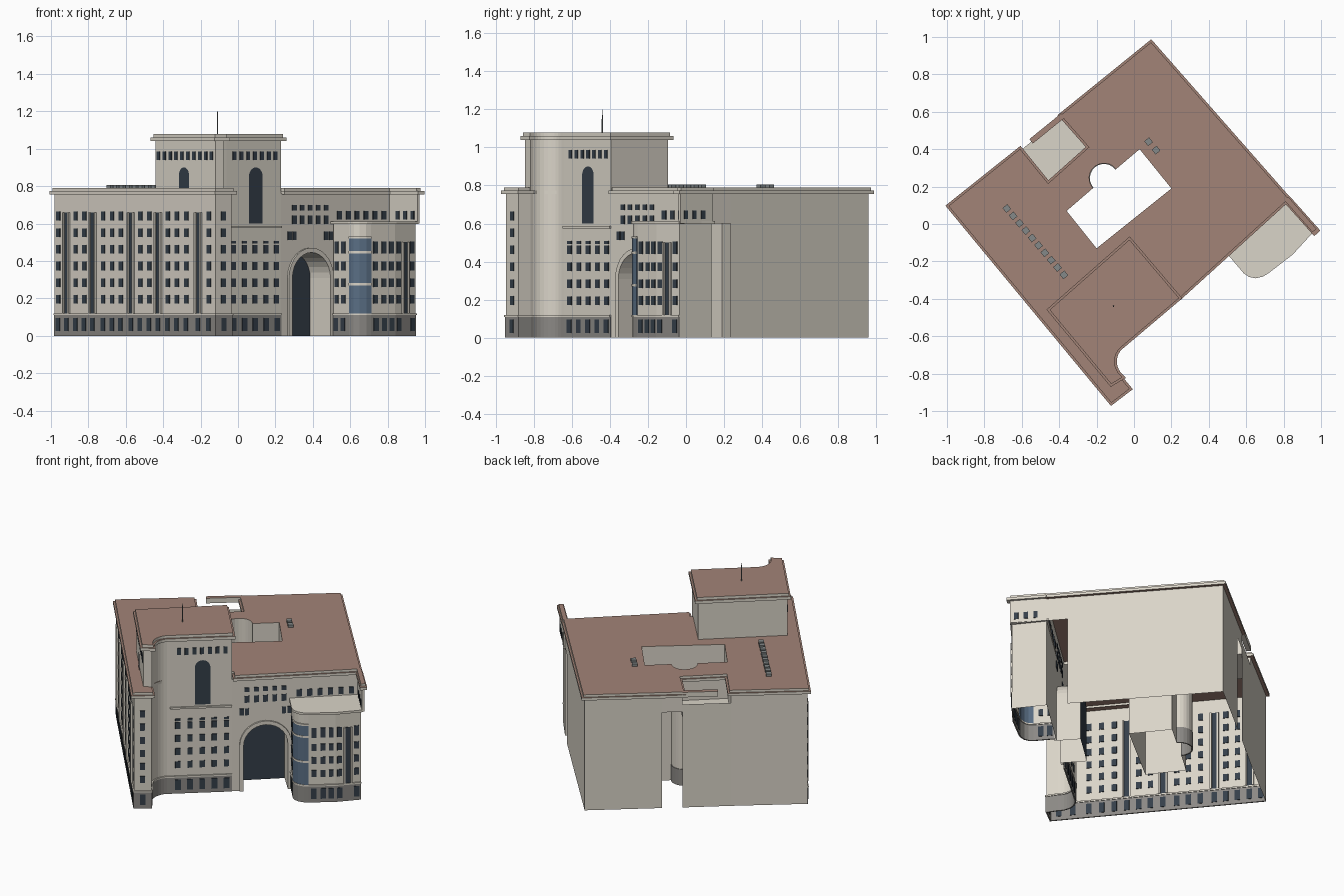
import bpy, bmesh, math
from mathutils import Matrix, Vector

cube = bpy.data.objects.get("Cube")
if cube:
    bpy.data.objects.remove(cube, do_unlink=True)


def material(name, r, g, b):
    m = bpy.data.materials.new(name)
    m.use_nodes = True
    m.diffuse_color = (r, g, b, 1)
    m.node_tree.nodes["Principled BSDF"].inputs["Base Color"].default_value = (r, g, b, 1)
    return m


STONE = material("pale stone", 0.70, 0.66, 0.58)
ROOF = material("brown roof", 0.36, 0.23, 0.185)
PLINTH = material("grey plinth", 0.26, 0.25, 0.235)
GLASS = material("dark window", 0.035, 0.05, 0.068)
BLUE = material("blue glazing", 0.10, 0.155, 0.23)
METAL = material("grey metal", 0.23, 0.25, 0.25)


def finish(name, bm, *mats):
    bmesh.ops.recalc_face_normals(bm, faces=bm.faces[:])
    mesh = bpy.data.meshes.new(name)
    bm.to_mesh(mesh)
    bm.free()
    for m in mats:
        mesh.materials.append(m)
    ob = bpy.data.objects.new(name, mesh)
    bpy.context.collection.objects.link(ob)
    return ob


def offset(pts, d, closed=True):
    """Mitred offset; positive is to the right of travel."""
    out, n = [], len(pts)
    for i, p in enumerate(pts):
        p = Vector(p)
        normals = []
        for a, b in ((i - 1, i), (i, i + 1)):
            if closed or (a >= 0 and b < n):
                e = (Vector(pts[b % n]) - Vector(pts[a % n])).normalized()
                normals.append(Vector((e.y, -e.x)))
        m = sum(normals, Vector((0, 0))).normalized()
        out.append(tuple(p + m * d / max(m.dot(normals[0]), 0.4)))
    return out


def slab(name, loops, z0, z1, side=STONE, top=None, bottom=None):
    """Flat prism from an outline, with optional hole loops."""
    bm = bmesh.new()
    rings = []
    for z in (z0, z1):
        edges, level = [], []
        for loop in loops:
            vs = [bm.verts.new((x, y, z)) for x, y in loop]
            edges += [bm.edges.new((vs[i - 1], vs[i])) for i in range(len(vs))]
            level.append(vs)
        bmesh.ops.triangle_fill(bm, edges=edges, use_beauty=True)
        rings.append(level)
    for low, high in zip(*rings):
        for i in range(len(low)):
            bm.faces.new((low[i - 1], low[i], high[i], high[i - 1]))
    bmesh.ops.recalc_face_normals(bm, faces=bm.faces[:])
    for f in bm.faces:
        f.material_index = 1 if f.normal.z > 0.5 else 2 if f.normal.z < -0.5 else 0
    return finish(name, bm, side, top or side, bottom or side)


def band(name, path, z0, z1, out, mat=STONE, top=None):
    """Strip wrapped on both sides of an open wall line."""
    ring = offset(path, out, False) + offset(path, -out, False)[::-1]
    return slab(name, [ring], z0, z1, mat, top)


def walls(name, path, z0, z1, closed=False):
    bm = bmesh.new()
    cols = [[bm.verts.new((x, y, z)) for z in (z0, z1)] for x, y in path]
    for i in range(0 if closed else 1, len(cols)):
        a, b = cols[i - 1], cols[i]
        bm.faces.new((a[0], b[0], b[1], a[1]))
    return finish(name, bm, STONE)


def frame(a, b, x, z=0):
    """Wall frame at a given x: local x along the wall, y outward, z up."""
    a, b = Vector(a), Vector(b)
    d = (b - a).normalized()
    p = a + (b - a) * (x - a.x) / (b.x - a.x)
    return Matrix(((d.x, d.y, 0, p.x), (d.y, -d.x, 0, p.y), (0, 0, 1, z), (0, 0, 0, 1)))


def plates(name, a, b, xs, zs, w, h, mat=GLASS, depth=0.009):
    bm = bmesh.new()
    for x in xs:
        for z in zs:
            bmesh.ops.create_cube(bm, size=1, matrix=frame(a, b, x, z) @ Matrix.Diagonal((w, depth, h, 1)))
    return finish(name, bm, mat)


def arch(w, top, steps=14):
    """Round-headed profile from the right foot to the left foot."""
    r = w / 2
    curve = [(r * math.cos(math.pi * i / steps), top - r + r * math.sin(math.pi * i / steps)) for i in range(steps + 1)]
    return [(r, 0)] + curve + [(-r, 0)]


def arch_window(name, a, b, x, z, w, h):
    bm = bmesh.new()
    m = frame(a, b, x, z)
    f = bm.faces.new([bm.verts.new(m @ Vector((s, 0.005, t))) for s, t in arch(w, h)])
    return finish(name, bm, GLASS)


def arc(cx, cy, r, a0, a1, n):
    angles = [math.radians(a0 + (a1 - a0) * i / n) for i in range(n + 1)]
    return [(cx + r * math.cos(t), cy + r * math.sin(t)) for t in angles]


def spread(a, b, n):
    return [a + (b - a) * i / (n - 1) for i in range(n)]


# Plan corners
W, S, S2 = (-0.98, 0.095), (-0.12, -0.945), (-0.035, -0.88)
COVE = arc(0, -0.735, 0.112, 228, 123, 10)
T1, E1, N1 = (0.23, -0.395), (0.815, 0.135), (0.09, 0.96)
GAP1, GAP2, NOTCH = (-0.28, 0.66), (-0.38, 0.58), (-0.61, 0.39)
notch_inner = [GAP2, (-0.23, 0.41), (-0.46, 0.205), NOTCH]
court_curve = arc(-0.16, 0.245, 0.08, 37, 222, 12)
court = [(0.03, 0.4)] + court_curve + [(-0.36, 0.07), (-0.2, -0.13), (0.2, 0.19)]
front_path = [W, S, S2] + COVE + [T1]
ROWS = spread(0.195, 0.64, 6)

# Main walls, with tall openings in the two rear sides
walls("front_walls", front_path, 0, 0.76)
NE2 = (0.73, 0.233)
walls("rear_right_wall", [NE2, N1, GAP1], 0, 0.76)
walls("rear_right_lintel", [E1, NE2], 0.6, 0.76)
walls("rear_left_lintel", [GAP1, GAP2], 0.65, 0.76)
walls("notch_outer_wall", [GAP2, NOTCH], 0, 0.70)
walls("rear_left_wall", [NOTCH, W], 0, 0.76)
walls("notch_walls", notch_inner, 0.62, 0.76)
slab("notch_floor", [notch_inner], 0.61, 0.62)
walls("courtyard_walls", court, 0, 0.76, True)
band("courtyard_plinth", court_curve, 0, 0.11, 0.004, PLINTH)
band("front_plinth", front_path, 0, 0.11, 0.004, PLINTH)
band("front_plinth_ledge", front_path, 0.11, 0.12, 0.008)

# Main roof and two-step cornice
roof_line = [W, S, S2, (-0.085, -0.82), (-0.14, -0.78), (-0.1, -0.6), (0.21, -0.33),
             (0.25, -0.378), E1, N1] + notch_inner
slab("cornice", [offset(roof_line, 0.02), court], 0.755, 0.773, STONE, ROOF, ROOF)
slab("roof", [offset(roof_line, 0.008), court], 0.773, 0.789, STONE, ROOF)
band("notch_bridge", [GAP2, (-0.55, 0.442)], 0.755, 0.789, 0.015, STONE, ROOF)

# Thin screen wall above the bay
fin = [E1, (0.965, -0.035)]
band("screen_wall", fin, 0.6, 0.757, 0.008)
band("screen_cornice", [E1, (0.98, -0.05)], 0.755, 0.773, 0.022, STONE, ROOF)
band("screen_cap", fin, 0.773, 0.789, 0.014, STONE, ROOF)
plates("screen_windows", *fin, (0.86, 0.9, 0.94), (0.645,), 0.026, 0.045, depth=0.024)

# Tower
tower = [(-0.44, -0.46), (-0.12, -0.845)] + COVE + [T1, (-0.025, -0.095)]
walls("tower_walls", tower, 0.74, 1.05, True)
slab("tower_cornice", [offset(tower, 0.02)], 1.04, 1.06, STONE, ROOF)
slab("tower_roof", [offset(tower, 0.008)], 1.06, 1.078, STONE, ROOF)
band("tower_ledge", [COVE[-1], T1], 0.575, 0.587, 0.01)
plates("tower_left_windows", tower[0], tower[1], spread(-0.425, -0.14, 10), (0.963,), 0.024, 0.045)
arch_window("tower_left_arch_window", tower[0], tower[1], -0.285, 0.77, 0.085, 0.13)
SE = (COVE[-1], T1)
plates("tower_top_windows", *SE, spread(-0.02, 0.2, 7), (0.963,), 0.024, 0.045)
arch_window("tower_arch_window", *SE, 0.092, 0.6, 0.095, 0.3)
cols = spread(-0.025, 0.205, 5)
plates("tower_windows", *SE, cols, ROWS[:4], 0.032, 0.045)
plates("tower_small_windows", *SE, cols, (0.5,), 0.032, 0.014)
plates("tower_plinth_windows", *SE, cols, (0.06,), 0.036, 0.07, depth=0.014)
bm = bmesh.new()
bmesh.ops.create_cone(bm, cap_ends=True, segments=6, radius1=0.004, radius2=0.002, depth=0.125,
                      matrix=Matrix.Translation((-0.11, -0.44, 1.137)))
finish("antenna", bm, METAL)

# Long facade: window columns between tall recessed strips
strips = (-0.915, -0.775, -0.57, -0.425, -0.21)
cols = (-0.96, -0.867, -0.82, -0.72, -0.672, -0.625, -0.52, -0.473, -0.375, -0.325, -0.275, -0.155)
plates("facade_windows", W, S, cols, ROWS, 0.032, 0.046)
plates("facade_plinth_windows", W, S, cols + strips, (0.06,), 0.034, 0.07, depth=0.014)
plates("facade_strips", W, S, strips, (0.39,), 0.03, 0.54)
for side in (-0.014, 0.014):
    plates("facade_pilasters", W, S, [x + side for x in strips], (0.39,), 0.011, 0.54, STONE, 0.024)
plates("end_windows", S, S2, (-0.078,), ROWS, 0.03, 0.046)
plates("end_plinth_window", S, S2, (-0.078,), (0.06,), 0.034, 0.07, depth=0.014)

# Portal wall with arched opening, deep niche and raised surround
AX, AW, AH = 0.385, 0.275, 0.445
m = frame(T1, E1, AX)
left = (m.inverted() @ Vector((*T1, 0))).x
right = (m.inverted() @ Vector((*E1, 0))).x
opening = arch(AW, AH)
bm = bmesh.new()
outline = [(left, 0), (left, 0.76), (right, 0.76), (right, 0)] + opening
bm.faces.new([bm.verts.new(m @ Vector((s, 0, z))) for s, z in outline])
finish("portal_wall", bm, STONE)


def portal_strip(name, inner, outer, y0, y1):
    bm = bmesh.new()
    rows = [[bm.verts.new(m @ Vector((s, y, z))) for s, z in pts] for pts, y in ((inner, y0), (outer, y1))]
    for i in range(len(inner) - 1):
        bm.faces.new((rows[0][i], rows[0][i + 1], rows[1][i + 1], rows[1][i]))
    return finish(name, bm, STONE)


portal_strip("portal_niche", opening, opening, 0.012, -0.15)
ring = arch(AW + 0.05, AH + 0.025)
portal_strip("portal_surround_face", opening, ring, 0.012, 0.012)
portal_strip("portal_surround_edge", ring, ring, 0.012, 0)
bm = bmesh.new()
bm.faces.new([bm.verts.new(m @ Vector((s, -0.15, z))) for s, z in opening])
finish("portal_glazing", bm, GLASS)
cols = spread(0.3, 0.47, 5)
plates("portal_upper_windows", T1, E1, cols, (0.685,), 0.03, 0.028)
plates("portal_windows", T1, E1, cols, (0.62,), 0.03, 0.045)
plates("portal_side_windows", T1, E1, (0.275, 0.3, 0.47, 0.495), (0.535,), 0.026, 0.045)
plates("wall_windows_behind_bay", T1, E1, spread(0.54, 0.78, 6), (0.645,), 0.032, 0.046)

# Rounded bay
curve = [(0.595, -0.255), (0.62, -0.272), (0.65, -0.278), (0.685, -0.27), (0.71, -0.255)]
B0, B1, B2 = (0.51, -0.155), (0.84, -0.155), (0.95, -0.035)
bay = [B0] + curve + [B1, B2, E1]
walls("bay_walls", bay, 0, 0.6)
slab("bay_roof", [offset(bay, 0.012)], 0.597, 0.612)
band("bay_plinth", bay[:-1], 0, 0.11, 0.004, PLINTH)
band("bay_ledge", bay[:-1], 0.11, 0.12, 0.008)
band("bay_glazing", curve, 0.12, 0.52, 0.005, BLUE)
for z in (0.27, 0.44, 0.52):
    band("bay_glazing_rail", curve, z, z + 0.012, 0.008)
bay_rows = ROWS[:4]
for tag, a, b, cols in (("left", B0, curve[0], (0.528, 0.565)), ("front", curve[-1], B1, (0.735, 0.78, 0.82)),
                        ("right", B1, B2, (0.858, 0.93))):
    plates("bay_windows_" + tag, a, b, cols, bay_rows, 0.03, 0.046)
    plates("bay_small_windows_" + tag, a, b, cols, (0.495,), 0.03, 0.02)
    plates("bay_plinth_windows_" + tag, a, b, cols, (0.06,), 0.034, 0.07, depth=0.014)
plates("bay_strip", B1, B2, (0.893,), (0.31,), 0.03, 0.38)
plates("bay_pilasters", B1, B2, (0.878, 0.908), (0.31,), 0.01, 0.38, STONE, 0.024)

# Roof vents
bm = bmesh.new()
turn = Matrix.Rotation(math.atan2(S[1] - W[1], S[0] - W[0]), 4, "Z") @ Matrix.Diagonal((0.033, 0.033, 0.02, 1))
spots = list(zip(spread(-0.68, -0.375, 10), spread(0.083, -0.272, 10))) + [(0.078, 0.44), (0.118, 0.395)]
for x, y in spots:
    bmesh.ops.create_cube(bm, size=1, matrix=Matrix.Translation((x, y, 0.796)) @ turn)
finish("roof_vents", bm, METAL)
